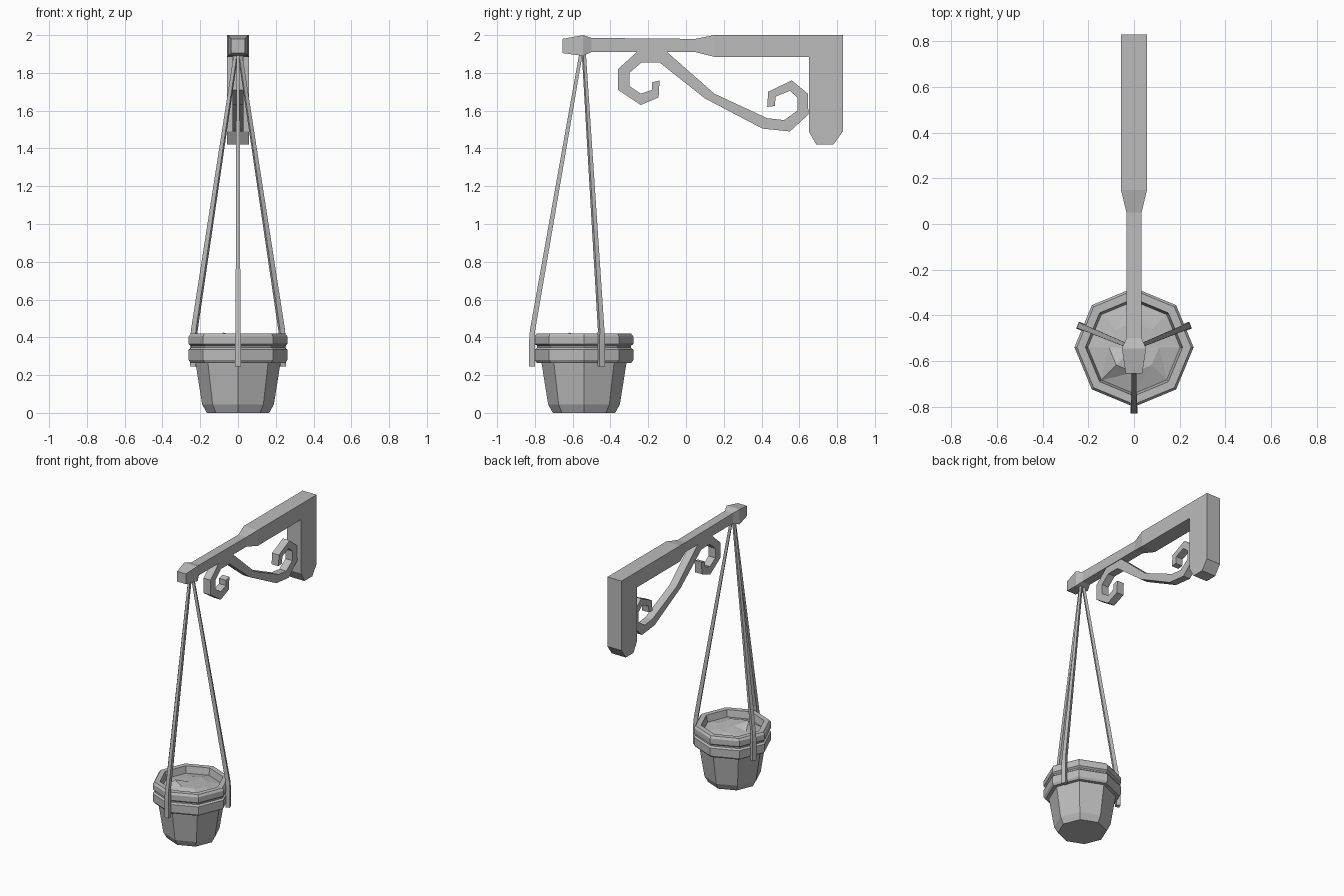
import bpy, bmesh, math, random
from mathutils import Vector

random.seed(4)
cube = bpy.data.objects.get("Cube")
if cube:
    bpy.data.objects.remove(cube)

grey = bpy.data.materials.new("plain grey")
grey.use_nodes = True
colour = (0.5, 0.5, 0.5, 1)
grey.diffuse_color = colour
grey.node_tree.nodes["Principled BSDF"].inputs["Base Color"].default_value = colour

POT_Y = -0.54


def loft(name, rings, cap_start=True, cap_end=True):
    """Skin a list of equally sized point rings into one object."""
    bm = bmesh.new()
    loops = [[bm.verts.new(p) for p in ring] for ring in rings]
    n = len(loops[0])
    for a, b in zip(loops, loops[1:]):
        for i in range(n):
            j = (i + 1) % n
            bm.faces.new((a[i], a[j], b[j], b[i]))
    if cap_start:
        bm.faces.new(loops[0][::-1])
    if cap_end:
        bm.faces.new(loops[-1])
    bmesh.ops.recalc_face_normals(bm, faces=bm.faces)
    mesh = bpy.data.meshes.new(name)
    bm.to_mesh(mesh)
    bm.free()
    mesh.materials.append(grey)
    obj = bpy.data.objects.new(name, mesh)
    bpy.context.collection.objects.link(obj)
    return obj


def beam_ring(y, half, low, high):
    return [(-half, y, low), (half, y, low), (half, y, high), (-half, y, high)]


def post_ring(z, back, front, half=0.057):
    return [(-half, front, z), (half, front, z), (half, back, z), (-half, back, z)]


def octagon(radius, z):
    return [(radius * math.cos(i * math.pi / 4),
             POT_Y + radius * math.sin(i * math.pi / 4), z) for i in range(8)]


# Horizontal arm with thick wall end and knob at the tip
loft("arm", [beam_ring(*s) for s in (
    (0.83, 0.057, 1.885, 2), (0.15, 0.057, 1.885, 2), (0.05, 0.033, 1.91, 1.98),
    (-0.5, 0.033, 1.91, 1.985), (-0.545, 0.053, 1.89, 2), (-0.655, 0.036, 1.905, 1.98))])

# Wall post with chamfered foot
loft("wall_post", [post_ring(*s) for s in (
    (1.42, 0.78, 0.69), (1.49, 0.83, 0.65), (1.885, 0.83, 0.65))])

# Scrolled brace: both edges of the band, as y and z pairs
edge_a = [(-.14, 1.76), (-.145, 1.67), (-.24, 1.63), (-.36, 1.71), (-.36, 1.82),
          (-.26, 1.91), (-.1, 1.91), (.15, 1.69), (.43, 1.56), (.52, 1.55),
          (.59, 1.6), (.59, 1.67), (.55, 1.705), (.475, 1.675), (.47, 1.625)]
edge_b = [(-.18, 1.75), (-.18, 1.71), (-.24, 1.69), (-.3, 1.73), (-.3, 1.8),
          (-.235, 1.855), (-.14, 1.855), (.1, 1.665), (.405, 1.505), (.55, 1.49),
          (.648, 1.58), (.645, 1.69), (.56, 1.76), (.435, 1.7), (.43, 1.62)]
W = 0.028
loft("scroll_brace", [[(-W, *a), (W, *a), (W, *b), (-W, *b)]
                      for a, b in zip(edge_a, edge_b)])

# Eight-sided pot with two rim bands and a recessed mouth
loft("pot", [octagon(*s) for s in (
    (0.165, 0), (0.19, 0.045), (0.225, 0.265), (0.25, 0.265), (0.261, 0.28),
    (0.261, 0.335), (0.248, 0.345), (0.248, 0.355), (0.261, 0.365),
    (0.261, 0.405), (0.25, 0.42), (0.213, 0.42), (0.2, 0.36))], cap_end=False)

# Lumpy soil with one higher clod
mound = [(x, y, random.uniform(0.385, 0.405)) for x, y, z in octagon(0.11, 0)]
mound[5] = (*mound[5][:2], 0.425)
centre = [(x, y, 0.4) for x, y, z in octagon(0.01, 0)]
soil = loft("soil", [octagon(0.205, 0.37), mound, centre], cap_start=False)
bm = bmesh.new()
bm.from_mesh(soil.data)
bmesh.ops.triangulate(bm, faces=bm.faces)
if sum(f.normal.z for f in bm.faces) < 0:
    bmesh.ops.reverse_faces(bm, faces=bm.faces)
bm.to_mesh(soil.data)
bm.free()


# Three hanging straps, bent where they meet the rim
def strap(name, angle, reach):
    out = Vector((math.cos(angle), math.sin(angle), 0))
    side = Vector((-out.y, out.x, 0))
    rings = []
    for r, z, half, deep in ((0.008, 1.92, 0.008, 0.009),
                             (reach, 0.44, 0.013, 0.014),
                             (reach + 0.003, 0.39, 0.016, 0.015),
                             (reach + 0.003, 0.245, 0.016, 0.015)):
        mid = Vector((0, POT_Y - 0.005, z)) + out * r
        rings.append([mid + side * half * s + out * deep * t
                      for s, t in ((-1, -1), (1, -1), (1, 1), (-1, 1))])
    loft(name, rings)


strap("front_strap", math.radians(-90), 0.267)
strap("left_strap", math.radians(22.5), 0.25)
strap("right_strap", math.radians(157.5), 0.25)
